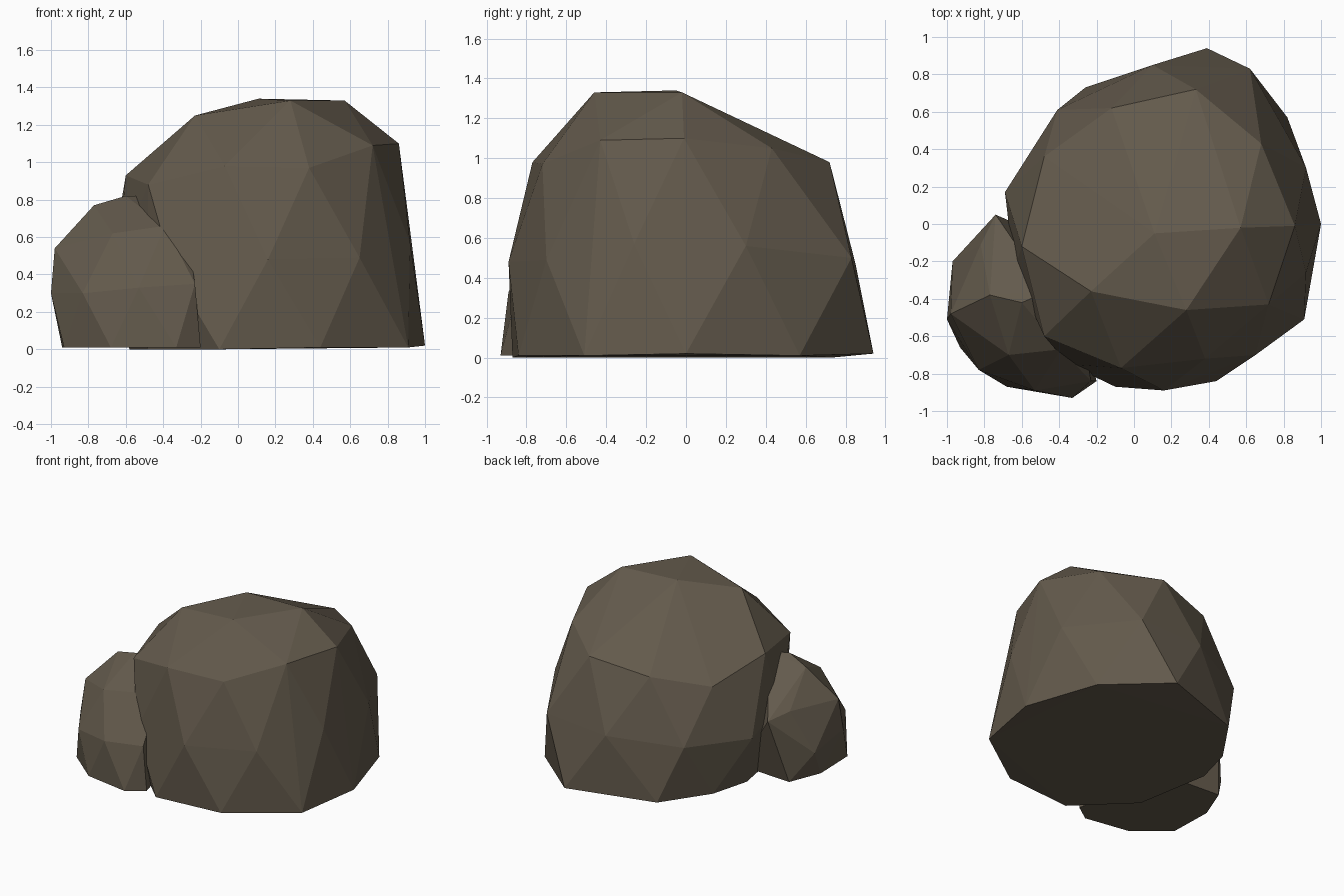
import bpy, bmesh

# Stone material
stone = bpy.data.materials.new("stone")
stone.diffuse_color = (0.125, 0.102, 0.072, 1)


def boulder(name, corners):
    """Flat-faceted rock: the convex hull of its corner points."""
    bm = bmesh.new()
    for co in corners:
        bm.verts.new(co)
    bmesh.ops.convex_hull(bm, input=bm.verts[:])
    bmesh.ops.delete(bm, geom=[v for v in bm.verts if not v.link_faces], context='VERTS')
    bmesh.ops.recalc_face_normals(bm, faces=bm.faces[:])
    mesh = bpy.data.meshes.new(name)
    bm.to_mesh(mesh)
    bm.free()
    mesh.materials.append(stone)
    obj = bpy.data.objects.new(name, mesh)
    bpy.context.collection.objects.link(obj)
    return obj


# Large rock: ground ring, waist ring, shoulder ring, crown
ground = [(1.0, 0, .02), (.91, -.51, .01), (.44, -.84, .01), (-.10, -.87, 0), (-.48, -.5, 0),
          (-.58, .08, 0), (-.5, .38, 0), (-.26, .73, 0), (.39, .94, .02), (.82, .57, .01)]
waist = [(.92, -.26, .57), (.65, -.70, .49), (.16, -.89, .48), (-.35, -.75, .42), (-.64, -.25, .5),
         (-.69, .17, .40), (-.41, .61, .42), (.10, .85, .47), (.62, .83, .50), (.92, .30, .56)]
shoulder = [(.86, -.01, 1.10), (.72, -.43, 1.09), (.38, -.72, .97), (-.07, -.77, .98),
            (-.48, -.60, .88), (-.60, -.12, .93), (-.48, .36, .82), (-.12, .62, .90),
            (.33, .72, .98), (.68, .43, 1.05)]
crown = [(-.23, -.36, 1.25), (.11, -.05, 1.34), (.28, -.46, 1.33), (.57, -.02, 1.33)]
boulder("large_rock", ground + waist + shoulder + crown)

# Small rock leaning against the front left
ground = [(-.93, -.66, .01), (-.68, -.87, .01), (-.33, -.93, .01), (-.20, -.84, .01),
          (-.94, -.32, .01), (-.84, -.07, .01), (-.4, -.1, .01)]
waist = [(-1.0, -.51, .30), (-.83, -.78, .30), (-.53, -.89, .33), (-.23, -.84, .35),
         (-.97, -.20, .22), (-.74, .05, .5)]
crown = [(-.98, -.48, .54), (-.82, -.11, .54), (-.67, -.70, .62), (-.39, -.67, .66),
         (-.77, -.38, .77), (-.60, -.42, .82), (-.46, -.36, .82), (-.28, -.55, .68)]
boulder("small_rock", ground + waist + crown)
